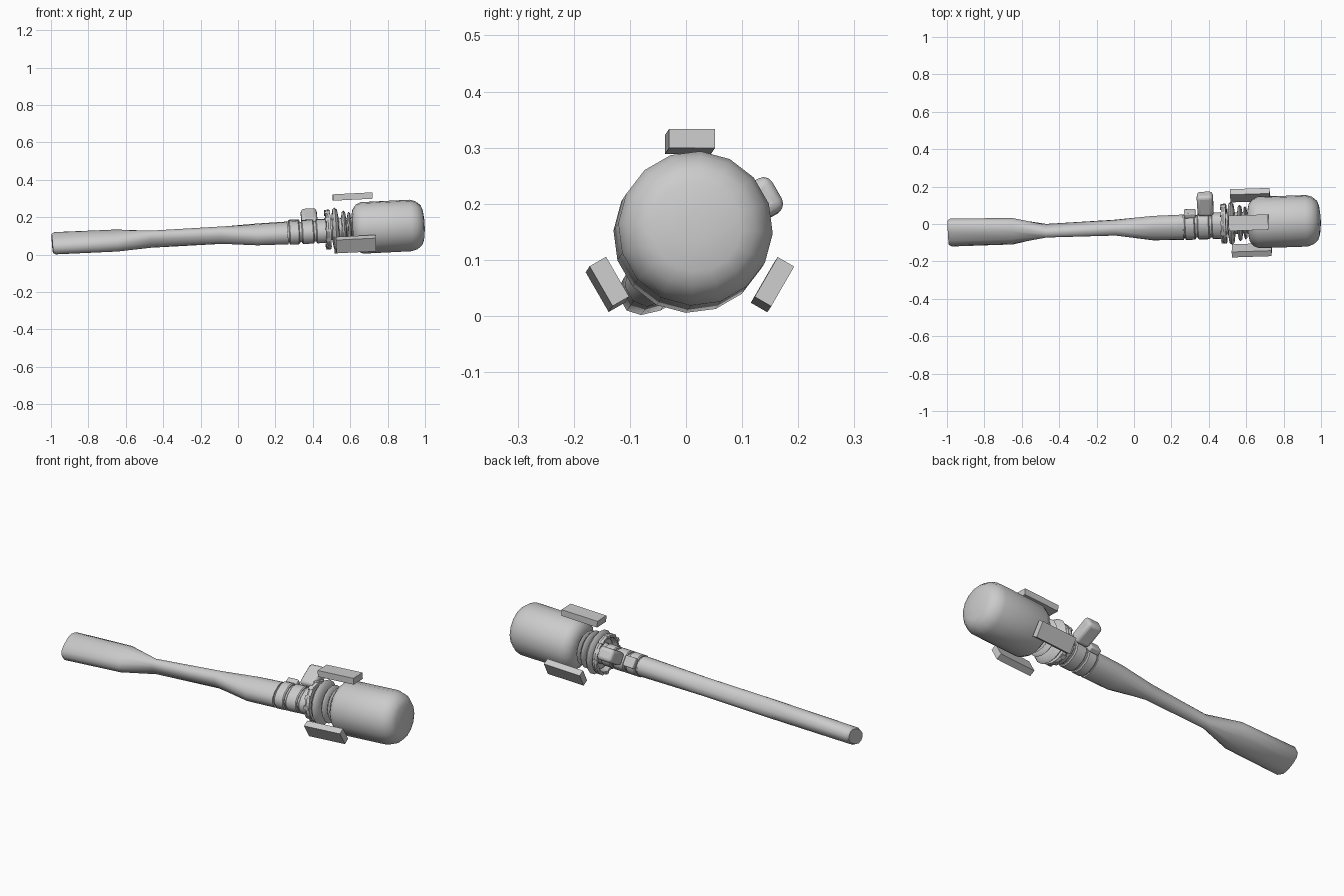
import bpy, bmesh, math
from mathutils import Vector, Matrix

if "Cube" in bpy.data.objects:
    bpy.data.objects.remove(bpy.data.objects["Cube"])

# Tilted long axis of the whole tool: local x runs along it, local y is the wide
# direction of the grip (30 degrees up from +y), local z is the narrow direction
D = Vector((1, 0.033, 0.05)).normalized()
flat = Vector((0, math.cos(math.radians(30)), math.sin(math.radians(30))))
U = (flat - D * flat.dot(D)).normalized()
V = D.cross(U)
FRAME = Matrix((D, U, V)).transposed().to_4x4()
FRAME.translation = Vector((0, -0.0135, 0.11))


def finish(name, bm, bevel=0, angle=40, segments=2):
    bmesh.ops.recalc_face_normals(bm, faces=bm.faces)
    me = bpy.data.meshes.new(name)
    bm.to_mesh(me)
    bm.free()
    ob = bpy.data.objects.new(name, me)
    bpy.context.collection.objects.link(ob)
    ob.matrix_world = FRAME
    if bevel:
        m = ob.modifiers.new("bevel", 'BEVEL')
        m.width = bevel
        m.segments = segments
    if angle:
        bpy.ops.object.select_all(action='DESELECT')
        ob.select_set(True)
        bpy.context.view_layer.objects.active = ob
        bpy.ops.object.shade_smooth_by_angle(angle=math.radians(angle))
    return ob


def loft(name, stations, n=16, power=1.0, closed=False, **kw):
    """Stations (along, side offset, half width, half depth); closed makes a ring."""
    bm = bmesh.new()
    rows = []
    for s, off, a, b in stations:
        row = []
        for i in range(n):
            t = 2 * math.pi * (i + 0.5) / n
            c, d = math.cos(t), math.sin(t)
            y = math.copysign(abs(c) ** power, c) * a + off
            z = math.copysign(abs(d) ** power, d) * b
            row.append(bm.verts.new((s, y, z)))
        rows.append(row)
    pairs = list(zip(rows, rows[1:]))
    if closed:
        pairs.append((rows[-1], rows[0]))
    else:
        bm.faces.new(rows[0])
        bm.faces.new(rows[-1])
    for r0, r1 in pairs:
        for i in range(n):
            j = (i + 1) % n
            bm.faces.new((r0[i], r0[j], r1[j], r1[i]))
    return finish(name, bm, **kw)


def lathe(name, profile, **kw):
    return loft(name, [(s, 0, r, r) for s, r in profile], **kw)


def block(name, centre, size, angle_deg=0, **kw):
    bm = bmesh.new()
    m = (Matrix.Rotation(math.radians(angle_deg), 4, 'X')
         @ Matrix.Translation(centre) @ Matrix.Diagonal((*size, 1)))
    bmesh.ops.create_cube(bm, size=1, matrix=m)
    return finish(name, bm, **kw)


# Contoured grip
loft("grip", [(-0.995, 0.0, 0.070, 0.038), (-0.98, 0.0, 0.080, 0.046),
              (-0.65, -0.004, 0.075, 0.048), (-0.47, -0.008, 0.028, 0.049),
              (-0.10, -0.003, 0.038, 0.048), (0.10, -0.014, 0.068, 0.051),
              (0.265, -0.014, 0.070, 0.054)], n=12, power=0.85)

# Neck core under the bands and discs
loft("neck", [(0.26, -0.012, 0.062, 0.047), (0.47, -0.012, 0.062, 0.05),
              (0.50, 0, 0.055, 0.055), (0.64, 0, 0.055, 0.055)], power=0.85)

# Three wrapped bands
for i, (s0, s1) in enumerate([(0.272, 0.328), (0.340, 0.405), (0.417, 0.475)]):
    e = 0.005
    loft(f"band_{i + 1}", [(s0, -0.012, 0.068, 0.053), (s0 + e, -0.012, 0.073, 0.058),
                           (s1 - e, -0.012, 0.073, 0.058), (s1, -0.012, 0.068, 0.053)],
         n=12, power=0.85)

# Switch plate and projecting knob on the wide side
block("switch_plate", (0.302, 0.068, 0), (0.062, 0.03, 0.055), bevel=0.006)
block("knob", (0.388, 0.125, 0), (0.086, 0.125, 0.07), bevel=0.018, segments=3)

# Open toothed collar, then discs getting smaller towards the head
lathe("collar", [(0.472, 0.090), (0.472, 0.103), (0.482, 0.108), (0.496, 0.104),
                 (0.496, 0.080)], closed=True, angle=30)
for i in range(12):
    block("collar_tooth", (0.480, 0.098, 0), (0.026, 0.016, 0.022), 30 * i, angle=0)
for i, (s, r, h) in enumerate([(0.522, 0.116, 0.018), (0.568, 0.098, 0.013),
                               (0.597, 0.090, 0.010)]):
    lathe(f"disc_{i + 1}", [(s - h, r * 0.6), (s - h * 0.7, r * 0.9), (s, r),
                            (s + h * 0.7, r * 0.9), (s + h, r * 0.6)], angle=60)

# Rounded head
lathe("head", [(0.612, 0.075), (0.618, 0.102), (0.637, 0.126), (0.665, 0.138),
               (0.925, 0.138), (0.957, 0.128), (0.983, 0.106), (0.993, 0.080),
               (0.999, 0.03)], angle=50)

# Three floating fins around the joint
for i in range(3):
    block(f"fin_{i + 1}", (0.622, 0.170, 0), (0.212, 0.034, 0.082), 60 + 120 * i, angle=0)
